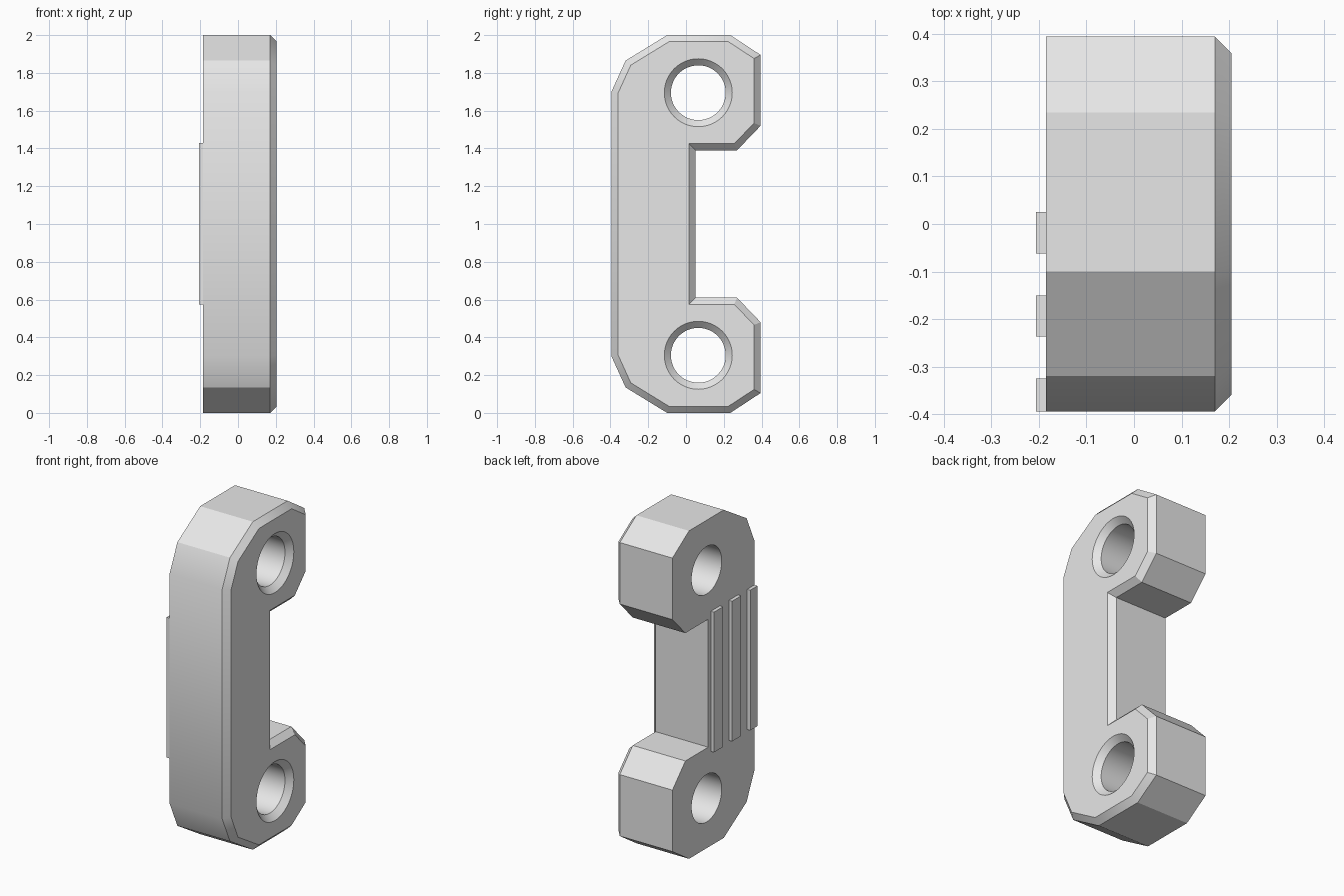
import bpy, bmesh, math
from mathutils import Vector

if "Cube" in bpy.data.objects:
    bpy.data.objects.remove(bpy.data.objects["Cube"], do_unlink=True)

# Plain grey material
grey = bpy.data.materials.new("light_grey")
grey.use_nodes = True
grey.diffuse_color = (0.8, 0.8, 0.8, 1)
grey.node_tree.nodes["Principled BSDF"].inputs["Base Color"].default_value = grey.diffuse_color

BACK, SHOULDER, FACE = -0.185, 0.17, 0.205   # x levels of the body
CHAMFER = FACE - SHOULDER
HOLE_Y, HOLE_Z, HOLE_R = 0.065, 0.305, 0.145


def finish(bm, name):
    bmesh.ops.recalc_face_normals(bm, faces=bm.faces)
    mesh = bpy.data.meshes.new(name)
    bm.to_mesh(mesh)
    bm.free()
    mesh.materials.append(grey)
    obj = bpy.data.objects.new(name, mesh)
    bpy.context.collection.objects.link(obj)
    return obj


def inset(points, d):
    """Move every side of a counter-clockwise outline inward by d."""
    result = []
    for i, p in enumerate(points):
        a = (p - points[i - 1]).normalized()
        b = (points[(i + 1) % len(points)] - p).normalized()
        na, nb = Vector((-a.y, a.x)), Vector((-b.y, b.x))
        result.append(p + (na + nb) * d / (1 + na.dot(nb)))
    return result


def circle(z, r, sides=48):
    return [Vector((HOLE_Y + r * math.cos(t), z + r * math.sin(t)))
            for t in (2 * math.pi * i / sides for i in range(sides))]


def ring(bm, points, x):
    """Closed loop of edges at one x level."""
    verts = [bm.verts.new((x, p.x, p.y)) for p in points]
    edges = [bm.edges.new((v, verts[(i + 1) % len(verts)])) for i, v in enumerate(verts)]
    return verts, edges


def wall(bm, levels):
    """Stack rings into a wall; return the edges of the first and last ring."""
    rings = [ring(bm, pts, x) for pts, x in levels]
    for (lo, _), (hi, _) in zip(rings, rings[1:]):
        for i in range(len(lo)):
            j = (i + 1) % len(lo)
            bm.faces.new((lo[i], lo[j], hi[j], hi[i]))
    return rings[0][1], rings[-1][1]


# C-shaped body: lower half of the outline, mirrored about mid height
lower = [Vector(p) for p in ((-0.395, 0.3), (-0.32, 0.135), (-0.1, 0), (0.235, 0),
                             (0.395, 0.105), (0.395, 0.48), (0.27, 0.61), (0.05, 0.61))]
outline = lower + [Vector((p.x, 2 - p.y)) for p in reversed(lower)]

bm = bmesh.new()
walls = [wall(bm, [(outline, BACK), (outline, SHOULDER), (inset(outline, CHAMFER), FACE)])]

# Two through holes, countersunk on the chamfered side
for z in (HOLE_Z, 2 - HOLE_Z):
    bore, sink = circle(z, HOLE_R), circle(z, HOLE_R + CHAMFER)
    walls.append(wall(bm, [(bore, BACK), (bore, SHOULDER), (sink, FACE)]))

# Flat caps with the hole openings left free
for side, normal in ((0, (-1, 0, 0)), (1, (1, 0, 0))):
    edges = [e for w in walls for e in w[side]]
    bmesh.ops.triangle_fill(bm, edges=edges, use_beauty=True, normal=normal)

body = finish(bm, "bracket_body")
bpy.ops.object.select_all(action="DESELECT")
body.select_set(True)
bpy.context.view_layer.objects.active = body
bpy.ops.object.shade_smooth_by_angle(angle=math.radians(30))

# Three raised grip ribs on the flat side
for i, (y0, y1) in enumerate(((-0.395, -0.325), (-0.237, -0.15), (-0.062, 0.025))):
    bm = bmesh.new()
    bmesh.ops.create_cube(bm, size=1)
    bmesh.ops.scale(bm, verts=bm.verts, vec=(0.021, y1 - y0, 0.855))
    bmesh.ops.translate(bm, verts=bm.verts, vec=(BACK - 0.0105, (y0 + y1) / 2, 1.002))
    finish(bm, f"grip_rib_{i + 1}")
